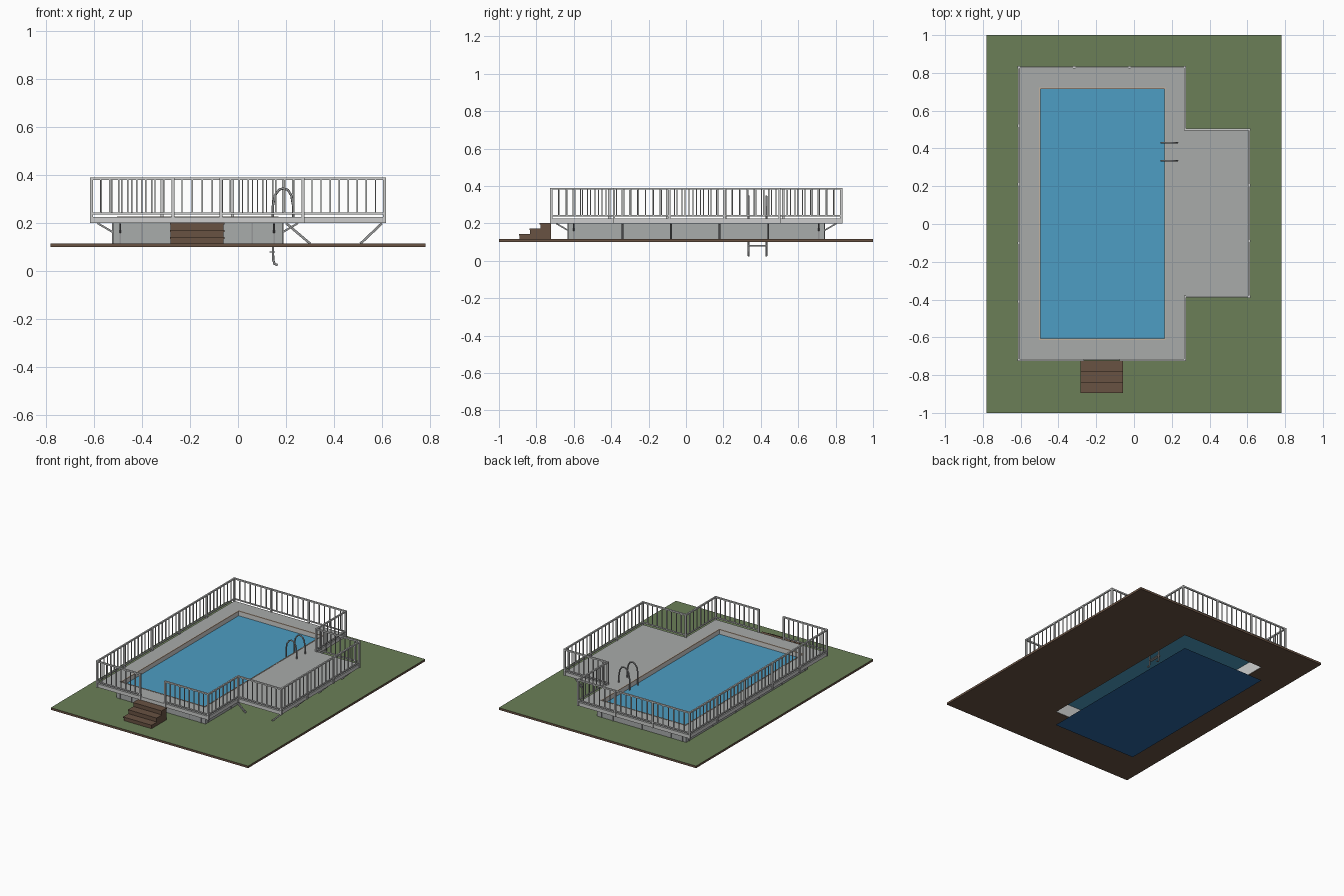
import bpy, bmesh
from mathutils import Vector

if "Cube" in bpy.data.objects:
    bpy.data.objects.remove(bpy.data.objects["Cube"])


def material(name, r, g, b):
    lin = [((c / 255 + 0.055) / 1.055) ** 2.4 for c in (r, g, b)] + [1]
    m = bpy.data.materials.new(name)
    m.use_nodes = True
    m.diffuse_color = lin
    m.node_tree.nodes["Principled BSDF"].inputs["Base Color"].default_value = lin
    return m


GRASS = material("grass green", 107, 127, 87)
EARTH = material("earth brown", 104, 82, 66)
DECK = material("deck grey", 169, 171, 170)
WALL = material("wall grey", 168, 172, 171)
WHITE = material("off white", 205, 206, 205)
WATER = material("water blue", 77, 157, 195)
FLOOR = material("deep blue", 43, 102, 160)
STEEL = material("steel grey", 150, 151, 152)
TAN = material("coping tan", 196, 178, 160)


def finish(name, bm, *mats):
    me = bpy.data.meshes.new(name)
    bm.to_mesh(me)
    bm.free()
    for m in mats:
        me.materials.append(m)
    ob = bpy.data.objects.new(name, me)
    bpy.context.collection.objects.link(ob)
    return ob


def add_box(bm, lo, hi):
    lo, hi = Vector(lo), Vector(hi)
    vs = bmesh.ops.create_cube(bm, size=1)["verts"]
    for v in vs:
        v.co = Vector([(a + b) / 2 + c * (b - a) for a, b, c in zip(lo, hi, v.co)])


def add_bar(bm, a, b, w):
    """Square bar of width w between two points."""
    a, b = Vector(a), Vector(b)
    d = b - a
    vs = bmesh.ops.create_cube(bm, size=1)["verts"]
    rot = d.to_track_quat("Z", "Y")
    for v in vs:
        v.co = (a + b) / 2 + rot @ Vector((v.co.x * w, v.co.y * w, v.co.z * d.length))


def rect(x0, x1, y0, y1):
    return [(x0, y0), (x1, y0), (x1, y1), (x0, y1)]


def slab(name, loops, z0, z1, *mats):
    """Flat plate with holes, extruded from outline loops."""
    cu = bpy.data.curves.new(name, "CURVE")
    cu.dimensions = "2D"
    cu.fill_mode = "BOTH"
    cu.extrude = (z1 - z0) / 2
    for pts in loops:
        s = cu.splines.new("POLY")
        s.points.add(len(pts) - 1)
        for p, (x, y) in zip(s.points, pts):
            p.co = (x, y, 0, 1)
        s.use_cyclic_u = True
    tmp = bpy.data.objects.new(name + " helper", cu)
    bpy.context.collection.objects.link(tmp)
    dg = bpy.context.evaluated_depsgraph_get()
    me = bpy.data.meshes.new_from_object(tmp.evaluated_get(dg))
    bpy.data.objects.remove(tmp)
    bm = bmesh.new()
    bm.from_mesh(me)
    bmesh.ops.remove_doubles(bm, verts=bm.verts, dist=0.0001)
    bmesh.ops.recalc_face_normals(bm, faces=bm.faces)
    bmesh.ops.translate(bm, vec=(0, 0, (z0 + z1) / 2), verts=bm.verts)
    for f in bm.faces:
        f.smooth = False
        f.material_index = 1 if len(mats) > 1 and f.normal.z > 0.5 else 0
    bpy.data.meshes.remove(me)
    return finish(name, bm, *mats)


def plane(name, pts, z, mat):
    bm = bmesh.new()
    bm.faces.new([bm.verts.new((x, y, z)) for x, y in pts])
    return finish(name, bm, mat)


PX0, PX1, PY0, PY1 = -0.50, 0.165, -0.61, 0.72
GZ, DZ0, DZ1, TOP = 0.115, 0.20, 0.225, 0.39
pool = rect(PX0, PX1, PY0, PY1)


def grown(d):
    return rect(PX0 - d, PX1 + d, PY0 - d, PY1 + d)


outline = [(-0.07, -0.72), (0.27, -0.72), (0.27, -0.385), (0.61, -0.385), (0.61, 0.5),
           (0.27, 0.5), (0.27, 0.83), (-0.61, 0.83), (-0.61, -0.72), (-0.27, -0.72)]

# Ground, pool shell, water and floor
slab("ground", [rect(-0.78, 0.78, -1, 1), pool], 0.10, GZ, EARTH, GRASS)
slab("pool_wall", [grown(0.02), pool], GZ, DZ0, WALL)
slab("pool_liner", [pool, grown(-0.003)], 0.101, DZ1 - 0.004, WHITE)
plane("water", pool, 0.192, WATER)
plane("pool_floor", pool, 0, FLOOR)

# Deck and coping
slab("deck", [outline, pool], DZ0, DZ1, WHITE, DECK)
slab("coping", [grown(0.003), grown(-0.004)], DZ1 - 0.004, DZ1 + 0.002, TAN)

# Railing, open between the ends of the outline for the stairs
bm = bmesh.new()
for (ax, ay), (bx, by) in zip(outline, outline[1:]):
    a, b = Vector((ax, ay, 0)), Vector((bx, by, 0))
    d = b - a
    for z, w in ((TOP - 0.005, 0.010), (0.24, 0.008)):
        add_bar(bm, a + Vector((0, 0, z)), b + Vector((0, 0, z)), w)
    bays = max(1, round(d.length / 0.31))
    per_bay = round(d.length / bays / 0.04)
    for i in range(bays * per_bay + 1):
        p = a + d * i / (bays * per_bay)
        post = i % per_bay == 0
        w = 0.006 if post else 0.0028
        add_box(bm, (p.x - w, p.y - w, DZ0 if post else 0.24), (p.x + w, p.y + w, TOP))
finish("railing", bm, WHITE)

# Stairs
bm = bmesh.new()
for i in range(3):
    y = -0.89 + i * 0.056
    add_box(bm, (-0.28, y, GZ), (-0.06, y + 0.056, 0.14 + i * 0.03))
    add_box(bm, (-0.283, y - 0.004, 0.134 + i * 0.03), (-0.057, y + 0.056, 0.142 + i * 0.03))
finish("stairs", bm, EARTH)

# Wall ribs, deck brackets and platform legs
ribs, braces, legs = bmesh.new(), bmesh.new(), bmesh.new()
side_ys = (-0.6, -0.34, -0.08, 0.18, 0.44, 0.71)
for sx, wx in ((-1, PX0 - 0.02), (1, PX1 + 0.02)):
    for y in side_ys:
        add_box(ribs, (wx - 0.004, y - 0.004, GZ), (wx + 0.004, y + 0.004, DZ0))
        add_bar(braces, (wx, y, 0.162), (wx + sx * 0.065, y, DZ0), 0.008)
for sy, wy in ((-1, PY0 - 0.02), (1, PY1 + 0.02)):
    for x in (-0.49, -0.4, -0.17, 0.06, 0.15):
        add_box(ribs, (x - 0.003, wy - 0.004, GZ), (x + 0.003, wy + 0.004, DZ0))
    for x in (-0.49, 0.15):
        add_bar(braces, (x, wy, 0.162), (x, wy + sy * 0.065, DZ0), 0.008)
for y in side_ys[1:-1]:
    add_bar(legs, (0.30, y, GZ), (0.20, y, DZ0), 0.010)
    add_bar(legs, (0.51, y, GZ), (0.60, y, DZ0), 0.010)
finish("wall_ribs", ribs, STEEL)
finish("deck_brackets", braces, STEEL)
finish("platform_legs", legs, STEEL)

# Ladder handrails and rungs
rail_path = [(0.165, 0.026), (0.152, 0.03), (0.146, 0.05), (0.145, 0.27), (0.153, 0.315),
             (0.172, 0.34), (0.19, 0.345), (0.208, 0.338), (0.222, 0.315), (0.23, 0.27),
             (0.23, DZ1)]
for side, y in (("near", 0.335), ("far", 0.43)):
    cu = bpy.data.curves.new("ladder_rail_" + side, "CURVE")
    cu.dimensions = "3D"
    cu.bevel_depth = 0.005
    cu.bevel_resolution = 2
    cu.use_fill_caps = True
    s = cu.splines.new("POLY")
    s.points.add(len(rail_path) - 1)
    for p, (x, z) in zip(s.points, rail_path):
        p.co = (x, y, z, 1)
    s.use_smooth = True
    cu.materials.append(STEEL)
    ob = bpy.data.objects.new("ladder_rail_" + side, cu)
    bpy.context.collection.objects.link(ob)
bm = bmesh.new()
for z in (0.08, 0.14):
    add_box(bm, (0.131, 0.335, z - 0.003), (0.153, 0.43, z + 0.003))
finish("ladder_rungs", bm, STEEL)
